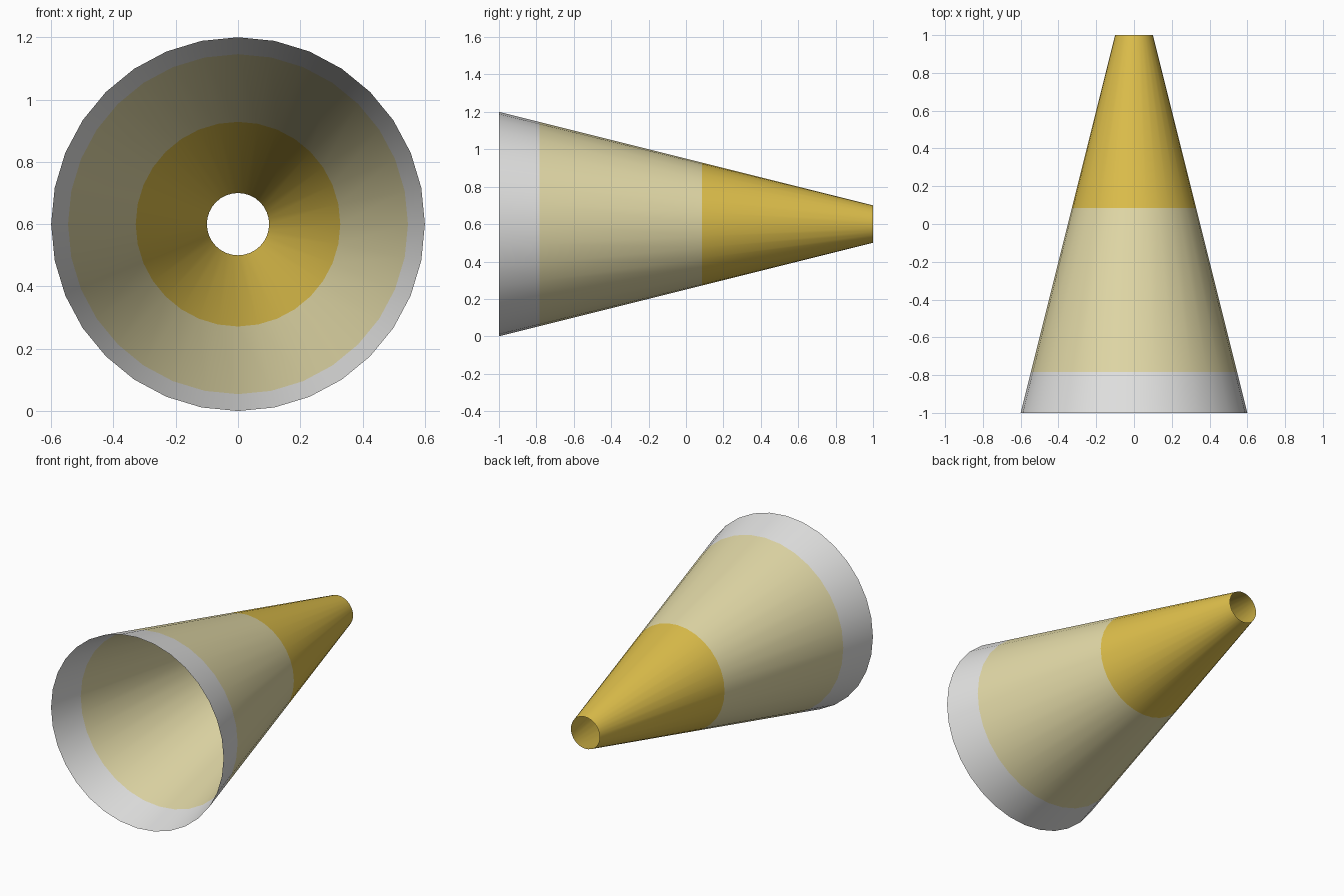
import bpy, bmesh, math

if "Cube" in bpy.data.objects:
    bpy.data.objects.remove(bpy.data.objects["Cube"])

SIDES = 32
CENTRE_Z = 0.6


def srgb(r, g, b):
    def lin(c):
        c /= 255
        return c / 12.92 if c <= 0.04045 else ((c + 0.055) / 1.055) ** 2.4
    return (lin(r), lin(g), lin(b), 1.0)


def material(name, colour):
    m = bpy.data.materials.new(name)
    m.diffuse_color = colour
    m.use_nodes = True
    m.node_tree.nodes["Principled BSDF"].inputs["Base Color"].default_value = m.diffuse_color
    return m


# Colour bands from the wide mouth (front) to the narrow tip (back)
mats = [material("light grey", srgb(227, 227, 226)),
        material("pale tan", srgb(226, 217, 167)),
        material("golden yellow", srgb(222, 191, 75))]
stations = [-1.0, -0.783, 0.086, 1.0]

# Open cone shell: one ring of vertices per band edge
bm = bmesh.new()
rings = []
for y in stations:
    r = 0.6 - 0.25 * (y + 1)
    rings.append([bm.verts.new((r * math.sin(2 * math.pi * i / SIDES), y,
                                CENTRE_Z + r * math.cos(2 * math.pi * i / SIDES)))
                  for i in range(SIDES)])
for band, (a, b) in enumerate(zip(rings, rings[1:])):
    for i in range(SIDES):
        j = (i + 1) % SIDES
        f = bm.faces.new((a[i], b[i], b[j], a[j]))
        f.material_index = band
        f.smooth = True
        # Face the normals away from the axis
        c = f.calc_center_median()
        f.normal_update()
        if f.normal.x * c.x + f.normal.z * (c.z - CENTRE_Z) < 0:
            f.normal_flip()

mesh = bpy.data.meshes.new("cone_shell")
bm.to_mesh(mesh)
bm.free()
for m in mats:
    mesh.materials.append(m)
obj = bpy.data.objects.new("cone_shell", mesh)
bpy.context.collection.objects.link(obj)
